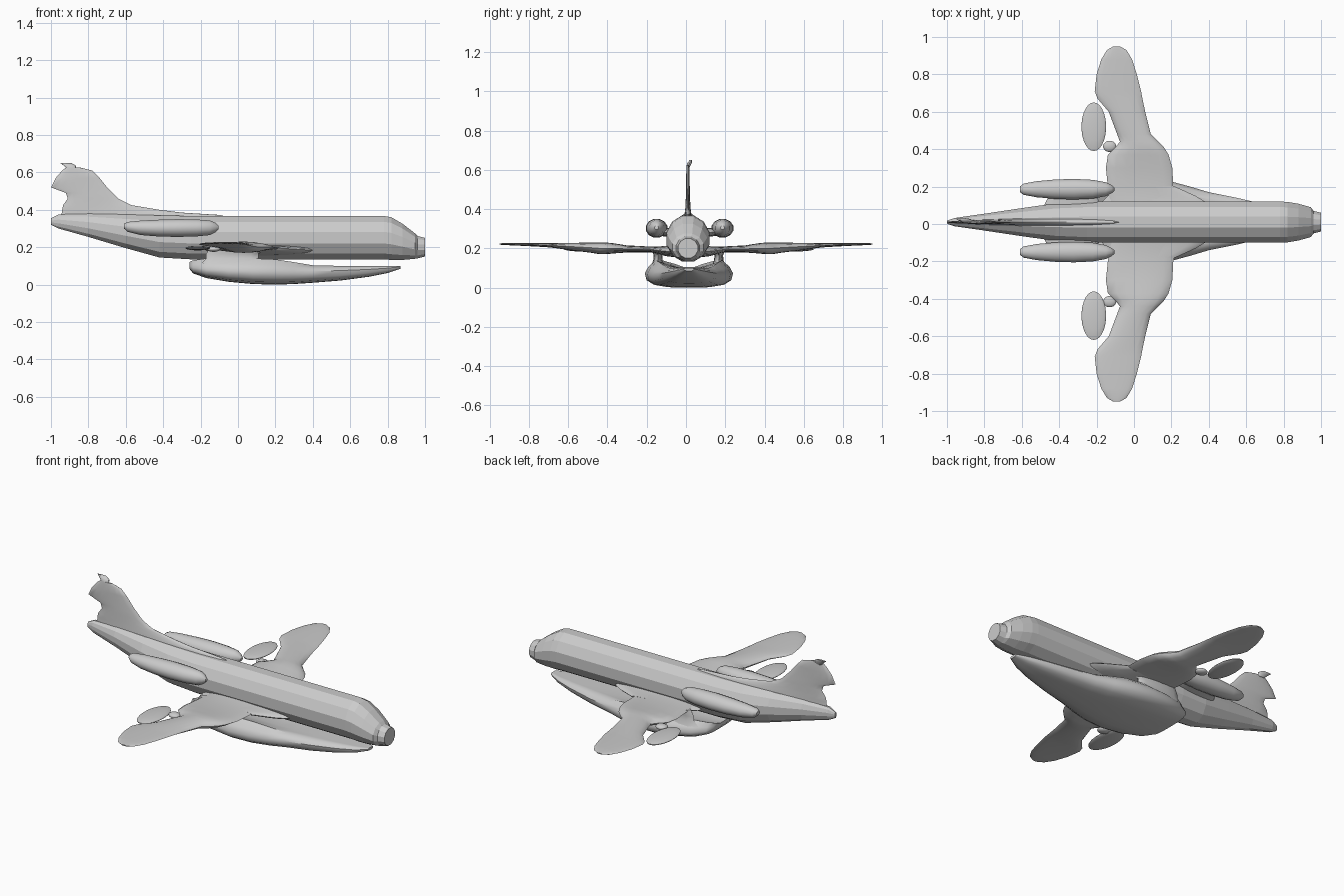
import bpy, bmesh, math
from mathutils import Vector

YC = 0.01  # fuselage centreline


def loft(name, rings, smooth=True):
    """Skin a list of equal-length point rings and cap both ends."""
    bm = bmesh.new()
    vr = [[bm.verts.new(p) for p in ring] for ring in rings]
    n = len(vr[0])
    for a, b in zip(vr, vr[1:]):
        for i in range(n):
            j = (i + 1) % n
            bm.faces.new((a[i], a[j], b[j], b[i]))
    bm.faces.new(vr[0])
    bm.faces.new(vr[-1])
    bmesh.ops.recalc_face_normals(bm, faces=bm.faces)
    me = bpy.data.meshes.new(name)
    bm.to_mesh(me)
    bm.free()
    ob = bpy.data.objects.new(name, me)
    bpy.context.collection.objects.link(ob)
    if smooth:
        bpy.ops.object.select_all(action='DESELECT')
        ob.select_set(True)
        bpy.context.view_layer.objects.active = ob
        bpy.ops.object.shade_smooth_by_angle(angle=math.radians(45))
    return ob


def angles(n):
    return [2 * math.pi * (i + 0.5) / n for i in range(n)]


def tube_x(name, stations, n=12, smooth=True):
    """Stations: x, y centre, half width, z low, z high."""
    k = 1 / math.cos(math.pi / n)
    return loft(name, [[(x, y + w * k * math.cos(a),
                         (lo + hi) / 2 + (hi - lo) / 2 * k * math.sin(a)) for a in angles(n)]
                       for x, y, w, lo, hi in stations], smooth)


def blade(name, stations, place, n=16):
    """Thin lens sections. Stations: span, leading x, trailing x, offset, half thickness."""
    rings = []
    for s, le, te, off, t in stations:
        rings.append([place((le + te) / 2 + (le - te) / 2 * math.cos(a * 1.0), s,
                            off + t * math.sin(a))
                      for a in [2 * math.pi * i / n for i in range(n)]])
    return loft(name, rings)


def ellipsoid(name, c, r):
    st = []
    for i in range(13):
        a = math.pi * (0.04 + 0.92 * i / 12)
        s = math.sin(a)
        st.append((c[0] - r[0] * math.cos(a), c[1], r[1] * s, c[2] - r[2] * s, c[2] + r[2] * s))
    return tube_x(name, st, 16)


# Faceted fuselage with drooped nose and upswept tail
tube_x("fuselage", [
    (-1.0, YC, 0.008, 0.32, 0.355), (-0.96, YC, 0.022, 0.30, 0.375),
    (-0.80, YC, 0.045, 0.255, 0.38), (-0.60, YC, 0.075, 0.195, 0.375),
    (-0.42, YC, 0.10, 0.145, 0.37), (-0.25, YC, 0.11, 0.135, 0.367),
    (0.78, YC, 0.11, 0.135, 0.367), (0.82, YC, 0.108, 0.132, 0.36),
    (0.88, YC, 0.098, 0.132, 0.325), (0.945, YC, 0.08, 0.138, 0.275),
    (0.96, YC, 0.06, 0.14, 0.26), (1.0, YC, 0.05, 0.15, 0.25)], 12, False)

# Tail fin with long dorsal fillet and small tip
blade("tail_fin", [
    (0.355, -0.05, -0.95, YC, 0.022), (0.372, -0.09, -0.95, YC, 0.018),
    (0.385, -0.30, -0.94, YC, 0.016), (0.40, -0.42, -0.94, YC, 0.014),
    (0.425, -0.57, -0.935, YC, 0.012), (0.46, -0.64, -0.91, YC, 0.011),
    (0.49, -0.67, -0.92, YC, 0.010), (0.52, -0.70, -1.0, YC, 0.009),
    (0.57, -0.74, -0.975, YC, 0.009), (0.61, -0.78, -0.94, YC, 0.008),
    (0.625, -0.84, -0.92, YC, 0.006)], lambda x, s, o: (x, o, s))
blade("fin_tip", [(0.615, -0.87, -0.91, 0.012, 0.008), (0.635, -0.865, -0.93, 0.018, 0.012),
                  (0.65, -0.89, -0.95, 0.026, 0.006)], lambda x, s, o: (x, o, s))

# Boat-shaped belly fairing with a dished top and raised rear shoulders
hull = []
for x, w, lo, mid, shoulder in [
        (-0.26, 0.09, 0.085, 0.105, 0.12), (-0.24, 0.14, 0.06, 0.105, 0.13),
        (-0.17, 0.185, 0.035, 0.105, 0.14), (-0.05, 0.215, 0.015, 0.105, 0.14),
        (0.08, 0.225, 0.003, 0.105, 0.14), (0.20, 0.212, 0.0, 0.105, 0.135),
        (0.30, 0.185, 0.003, 0.10, 0.12), (0.40, 0.155, 0.01, 0.10, 0.103),
        (0.55, 0.125, 0.022, 0.10, 0.10), (0.70, 0.09, 0.042, 0.10, 0.10),
        (0.80, 0.06, 0.062, 0.10, 0.10), (0.87, 0.025, 0.085, 0.10, 0.10)]:
    side = lo + (mid - lo) * 0.68
    half = [(0.3, mid), (0.55, mid + (shoulder - mid) * 0.5), (0.75, shoulder),
            (0.92, (shoulder + side) / 2), (1.0, side), (0.96, lo + (side - lo) * 0.5),
            (0.8, lo + (side - lo) * 0.18), (0.5, lo + (side - lo) * 0.03), (0.2, lo)]
    ring = [(x, 0.015 + w * a, z) for a, z in half]
    hull.append(ring + [(x, 0.015 - w * a, z) for a, z in reversed(half)])
loft("belly_fairing", hull)

# Paired parts
for s, side in ((1, "left"), (-1, "right")):
    # Swept wing with inboard bulge, trailing edge notch and rounded tip
    blade(side + "_wing", [
        (0.08, 0.24, -0.12, 0.197, 0.018), (0.13, 0.23, -0.13, 0.195, 0.015),
        (0.20, 0.21, -0.14, 0.195, 0.015), (0.30, 0.205, -0.15, 0.197, 0.018),
        (0.37, 0.185, -0.14, 0.20, 0.026), (0.41, 0.16, -0.10, 0.20, 0.030),
        (0.44, 0.13, -0.075, 0.20, 0.030), (0.48, 0.09, -0.09, 0.203, 0.026),
        (0.60, 0.06, -0.135, 0.210, 0.018), (0.67, 0.045, -0.195, 0.214, 0.012),
        (0.71, 0.038, -0.21, 0.216, 0.010), (0.80, 0.015, -0.20, 0.219, 0.008),
        (0.88, -0.01, -0.175, 0.221, 0.006), (0.93, -0.04, -0.145, 0.222, 0.005),
        (0.95, -0.075, -0.11, 0.222, 0.003)], lambda x, y, o, s=s: (x, s * y, o))
    # Forward root fillet
    blade(side + "_wing_root", [(0.07, 0.42, -0.18, 0.185, 0.03), (0.11, 0.38, -0.17, 0.185, 0.025),
                                (0.14, 0.33, -0.14, 0.188, 0.02), (0.19, 0.22, -0.1, 0.195, 0.014)],
          lambda x, y, o, s=s: (x, YC + s * y, o))
    # Detached flap lobe behind the wing
    ellipsoid(side + "_flap", (-0.215, 0.015 + s * 0.505, 0.195), (0.066, 0.13, 0.012))
    ellipsoid(side + "_flap_hinge", (-0.13, s * 0.415, 0.19), (0.035, 0.03, 0.015))
    # Strut between wing root and belly fairing
    blade(side + "_fairing_strut", [(0.11, 0.16, -0.2, 0, 0.035), (0.14, 0.11, -0.17, 0, 0.024),
                                    (0.165, 0.11, -0.17, 0, 0.022), (0.20, 0.17, -0.15, 0, 0.035)],
          lambda x, z, o, s=s: (x, 0.012 + s * 0.155 + o, z))
    # Rear engine nacelle and pylon
    y = 0.018 + s * 0.168
    tube_x(side + "_nacelle", [
        (-0.61, y, 0.015, 0.30, 0.325), (-0.59, y, 0.03, 0.282, 0.335),
        (-0.52, y, 0.043, 0.265, 0.342), (-0.42, y, 0.052, 0.257, 0.347),
        (-0.32, y, 0.055, 0.255, 0.35), (-0.22, y, 0.05, 0.258, 0.348),
        (-0.15, y, 0.037, 0.265, 0.343), (-0.12, y, 0.022, 0.28, 0.33),
        (-0.105, y, 0.010, 0.295, 0.315)], 12)
    blade(side + "_nacelle_pylon", [(0.05, -0.17, -0.50, 0.275, 0.025),
                                    (0.15, -0.20, -0.45, 0.285, 0.02)],
          lambda x, yy, o, s=s: (x, YC + s * yy, o))
